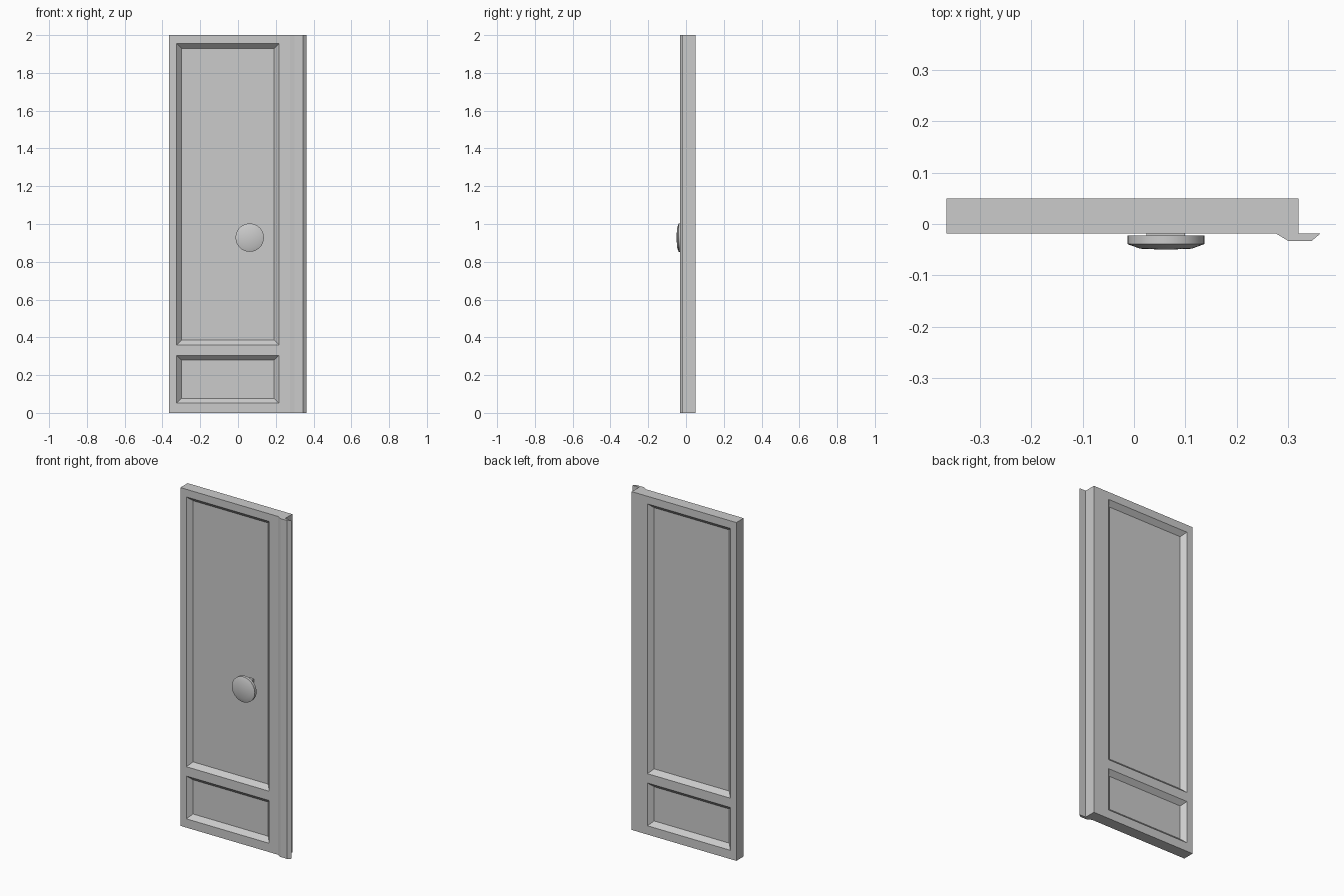
import bpy, bmesh, math
from mathutils import Matrix, Vector

if "Cube" in bpy.data.objects:
    bpy.data.objects.remove(bpy.data.objects["Cube"])

grey = bpy.data.materials.new("light_grey")
grey.use_nodes = True
grey.diffuse_color = (0.6, 0.6, 0.6, 1)
grey.node_tree.nodes["Principled BSDF"].inputs["Base Color"].default_value = grey.diffuse_color


def add_object(name, bm):
    bmesh.ops.recalc_face_normals(bm, faces=bm.faces)
    mesh = bpy.data.meshes.new(name)
    bm.to_mesh(mesh)
    bm.free()
    mesh.materials.append(grey)
    obj = bpy.data.objects.new(name, mesh)
    bpy.context.collection.objects.link(obj)
    return obj


def box(low, high):
    low, high = Vector(low), Vector(high)
    bm = bmesh.new()
    bmesh.ops.create_cube(bm, size=1, matrix=Matrix.Translation((low + high) / 2)
                          @ Matrix.Diagonal((*(high - low), 1)))
    return bm


# Door slab with two bevelled recessed panels on each side
LEFT, RIGHT = -0.325, 0.217
PANELS = [(0.052, 0.305), (0.36, 1.955)]
bm = box((-0.364, -0.018, 0), (0.32, 0.05, 2))
cuts = [((x, 0, 0), (1, 0, 0)) for x in (LEFT, RIGHT)]
cuts += [((0, 0, z), (0, 0, 1)) for panel in PANELS for z in panel]
for point, normal in cuts:
    bmesh.ops.bisect_plane(bm, geom=bm.verts[:] + bm.edges[:] + bm.faces[:],
                           plane_co=point, plane_no=normal)
bm.normal_update()


def in_panel(face):
    c = face.calc_center_median()
    return (abs(face.normal.y) > 0.9 and LEFT < c.x < RIGHT
            and any(a < c.z < b for a, b in PANELS))


bmesh.ops.inset_individual(bm, faces=[f for f in bm.faces if in_panel(f)],
                           thickness=0.036, depth=-0.026)
add_object("door_slab", bm)

# Overlapping edge strip, extruded from its plan profile
bm = bmesh.new()
profile = [(0.275, -0.018), (0.3, -0.033), (0.345, -0.033), (0.363, -0.018)]
face = bm.faces.new([bm.verts.new((x, y, 0)) for x, y in profile])
extruded = bmesh.ops.extrude_face_region(bm, geom=[face], use_keep_orig=True)
bmesh.ops.translate(bm, vec=(0, 0, 2),
                    verts=[v for v in extruded["geom"] if isinstance(v, bmesh.types.BMVert)])
add_object("edge_strip", bm)

# Knob stem reaching back to the panel
KNOB_X, KNOB_Z = 0.062, 0.928
add_object("knob_stem", box((KNOB_X - 0.0375, -0.024, KNOB_Z - 0.055),
                            (KNOB_X + 0.0375, 0.01, KNOB_Z + 0.055)))

# Round knob, turned from a half profile
bm = bmesh.new()
half = [(0, -0.05), (0.05, -0.048), (0.075, -0.039), (0.075, -0.022), (0, -0.022)]
verts = [bm.verts.new((KNOB_X + r, y, KNOB_Z)) for r, y in half]
edges = [bm.edges.new(pair) for pair in zip(verts, verts[1:])]
bmesh.ops.spin(bm, geom=verts + edges, cent=(KNOB_X, 0, KNOB_Z), axis=(0, 1, 0),
               angle=math.tau, steps=32)
bmesh.ops.remove_doubles(bm, verts=bm.verts, dist=0.0001)
knob = add_object("knob", bm)
bpy.ops.object.select_all(action="DESELECT")
knob.select_set(True)
bpy.context.view_layer.objects.active = knob
bpy.ops.object.shade_smooth_by_angle(angle=math.radians(35))
